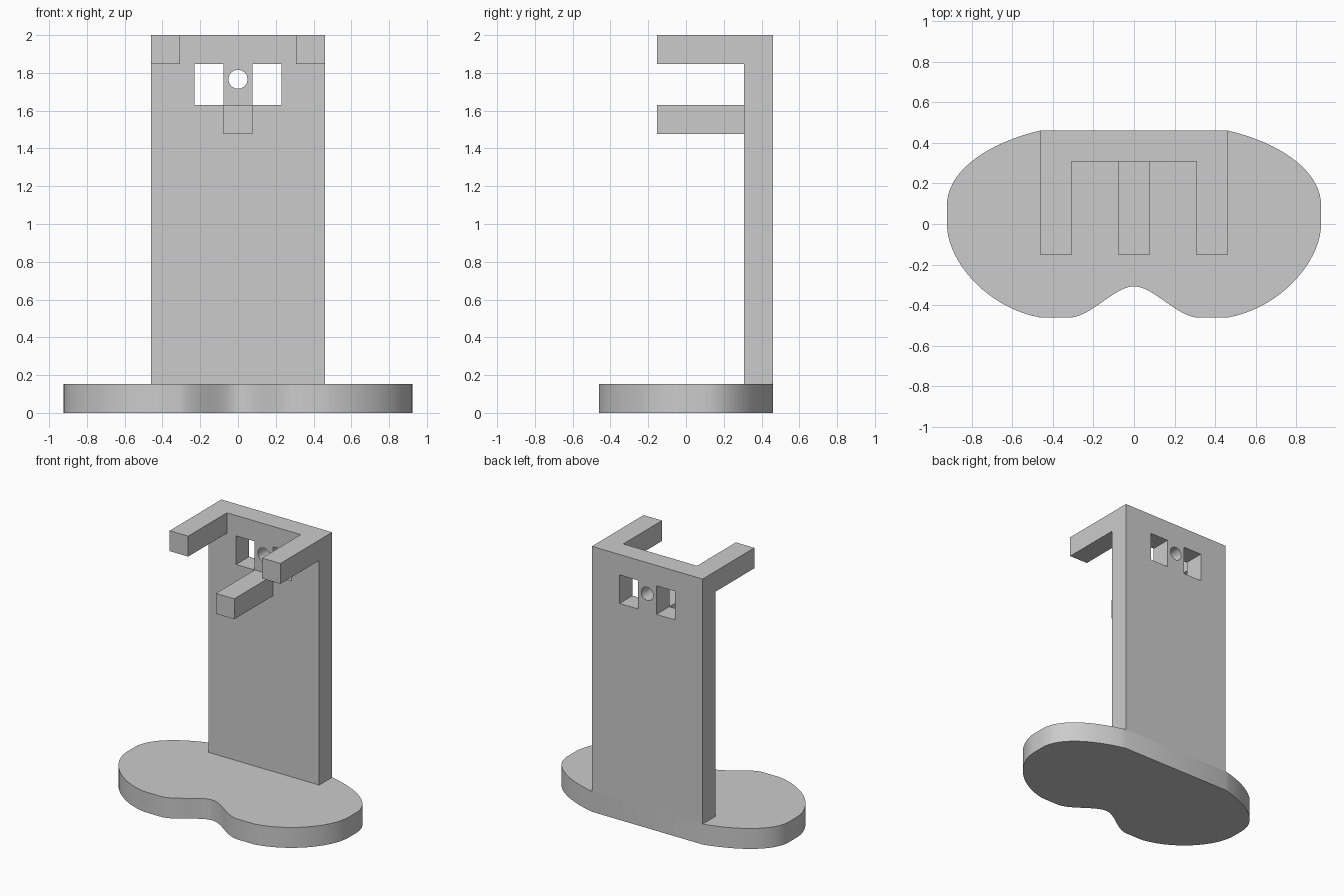
import bpy
import bmesh
from mathutils import Vector
from mathutils.geometry import interpolate_bezier

cube = bpy.data.objects.get("Cube")
if cube:
    bpy.data.objects.remove(cube, do_unlink=True)

U = 2 / 13  # design module: the bar thickness

grey = bpy.data.materials.new("matte grey")
grey.use_nodes = True
grey.diffuse_color = (0.6, 0.6, 0.6, 1)
grey.node_tree.nodes["Principled BSDF"].inputs["Base Color"].default_value = (0.6, 0.6, 0.6, 1)


def finish(name, bm):
    bmesh.ops.recalc_face_normals(bm, faces=bm.faces)
    mesh = bpy.data.meshes.new(name)
    bm.to_mesh(mesh)
    bm.free()
    mesh.materials.append(grey)
    obj = bpy.data.objects.new(name, mesh)
    bpy.context.collection.objects.link(obj)
    return obj


def box(name, x, y, z):
    """Box spanning the given (low, high) ranges, in modules."""
    bm = bmesh.new()
    bmesh.ops.create_cube(bm, size=1)
    for v in bm.verts:
        v.co = Vector([(r[0] + r[1]) / 2 + c * (r[1] - r[0])
                       for c, r in zip(v.co, (x, y, z))]) * U
    return finish(name, bm)


def combine(target, other, operation):
    mod = target.modifiers.new(operation.title() + " " + other.name, 'BOOLEAN')
    mod.operation = operation
    mod.solver = 'EXACT'
    mod.object = other
    bpy.context.view_layer.objects.active = target
    bpy.ops.object.modifier_apply(modifier=mod.name)
    bpy.data.objects.remove(other, do_unlink=True)


def smooth(obj):
    bpy.ops.object.select_all(action='DESELECT')
    obj.select_set(True)
    bpy.context.view_layer.objects.active = obj
    bpy.ops.object.shade_smooth_by_angle(angle=0.5)


# Kidney-shaped base: half outline from curves, mirrored and extruded
curves = [
    ((3, 3), (4.7, 2.6), (6, 1.7), (6, 0.6)),
    ((6, 0), (6, -1.2), (4.7, -2.7), (3, -3)),
    ((2, -3), (1.3, -2.9), (0.6, -2), (0, -2)),
]
half = []
for c in curves:
    half += [p.to_2d() for p in interpolate_bezier(*[Vector((*p, 0)) for p in c], 20)]
outline = half + [Vector((-p.x, p.y)) for p in reversed(half[:-1])]
bm = bmesh.new()
floor = bm.faces.new([bm.verts.new((p.x * U, p.y * U, 0)) for p in outline])
top = bmesh.ops.extrude_face_region(bm, geom=[floor])["geom"]
bmesh.ops.translate(bm, vec=(0, 0, U),
                    verts=[g for g in top if isinstance(g, bmesh.types.BMVert)])
base = finish("base", bm)
smooth(base)

# Upright panel with two forward arms and a centre peg
panel = box("back_panel", (-3, 3), (2, 3), (1, 13))
for side in (-1, 1):
    x = sorted((2 * side, 3 * side))
    combine(panel, box("arm", x, (-1, 2.5), (12, 13)), 'UNION')
combine(panel, box("peg", (-0.5, 0.5), (-1, 2.5), (9.6, 10.6)), 'UNION')

# Two windows and a round hole through the panel
for side in (-1, 1):
    x = sorted((0.5 * side, 1.5 * side))
    combine(panel, box("window", x, (1.5, 3.5), (10.6, 12)), 'DIFFERENCE')
bpy.ops.mesh.primitive_cylinder_add(vertices=48, radius=0.05, depth=2 * U,
                                    location=(0, 2.5 * U, 11.48 * U),
                                    rotation=(1.5707963, 0, 0))
hole = bpy.context.object
hole.name = "hole"
hole.data.materials.append(grey)
combine(panel, hole, 'DIFFERENCE')
smooth(panel)
